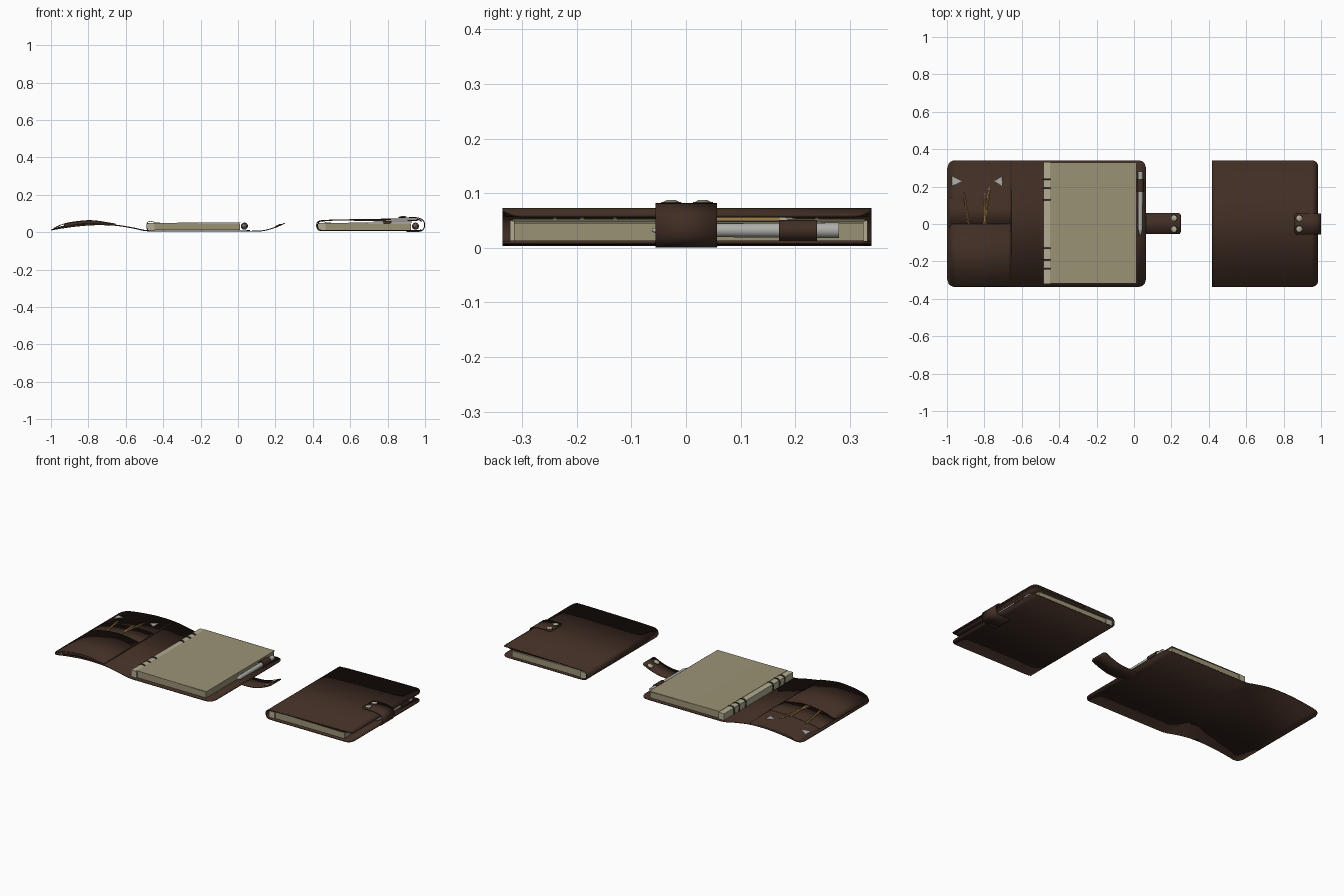
import bpy, bmesh, math
from mathutils import Vector

if "Cube" in bpy.data.objects:
    bpy.data.objects.remove(bpy.data.objects["Cube"])


def material(name, rgb):
    m = bpy.data.materials.new(name)
    m.use_nodes = True
    m.diffuse_color = (*rgb, 1)
    bsdf = m.node_tree.nodes["Principled BSDF"]
    bsdf.inputs["Base Color"].default_value = (*rgb, 1)
    bsdf.inputs["Roughness"].default_value = 0.7
    return m


LEATHER = material("brown leather", (0.052, 0.027, 0.018))
PAPER = material("aged paper", (0.33, 0.29, 0.18))
MARGIN = material("pale paper", (0.45, 0.41, 0.29))
SILVER = material("silver grey", (0.42, 0.42, 0.40))
DARK = material("dark metal", (0.06, 0.055, 0.045))
BRASS = material("pale brass", (0.45, 0.40, 0.28))
WOOD = material("pencil ochre", (0.36, 0.20, 0.06))


def finish(name, bm, mat, smooth=True):
    bmesh.ops.recalc_face_normals(bm, faces=bm.faces)
    me = bpy.data.meshes.new(name)
    bm.to_mesh(me)
    bm.free()
    ob = bpy.data.objects.new(name, me)
    bpy.context.collection.objects.link(ob)
    me.materials.append(mat)
    if smooth:
        bpy.ops.object.select_all(action="DESELECT")
        ob.select_set(True)
        bpy.context.view_layer.objects.active = ob
        bpy.ops.object.shade_smooth_by_angle(angle=math.radians(35))
    return ob


def smooth_path(pts, steps=8):
    """Catmull-Rom curve through the given points."""
    p = [Vector(q) for q in pts]
    p = [2 * p[0] - p[1]] + p + [2 * p[-1] - p[-2]]
    out = []
    for a, b, c, d in zip(p, p[1:], p[2:], p[3:]):
        for i in range(steps):
            t = i / steps
            out.append(0.5 * (2 * b + (c - a) * t + (2 * a - 5 * b + 4 * c - d) * t ** 2
                              + (3 * b - a - 3 * c + d) * t ** 3))
    return out + [p[-2]]


def sheet(name, pts, y0, y1, mat, thick=0.005, r_start=0.0, r_end=0.0):
    """Bent strip of leather along an x-z path, with rounded end corners."""
    path = smooth_path(pts)
    dist = [0.0]
    for a, b in zip(path, path[1:]):
        dist.append(dist[-1] + (b - a).length)

    def inset(d, r):
        return r - math.sqrt(r * r - (r - d) ** 2) if d < r else 0.0

    bm = bmesh.new()
    rows = []
    for q, d in zip(path, dist):
        k = max(inset(d, r_start), inset(dist[-1] - d, r_end))
        rows.append([bm.verts.new((q.x, y, q.y)) for y in (y0 + k, y1 - k)])
    for a, b in zip(rows, rows[1:]):
        bm.faces.new((a[0], b[0], b[1], a[1]))
    ob = finish(name, bm, mat)
    mod = ob.modifiers.new("thickness", "SOLIDIFY")
    mod.thickness, mod.offset = thick, 0
    return ob


def block(name, x0, x1, y0, y1, z0, z_left, z_right, mat):
    """Box whose top slopes from left to right."""
    bm = bmesh.new()
    bmesh.ops.create_cube(bm, size=1)
    for v in bm.verts:
        top = z_left if v.co.x < 0 else z_right
        v.co = (x0 if v.co.x < 0 else x1, y0 if v.co.y < 0 else y1, z0 if v.co.z < 0 else top)
    return finish(name, bm, mat, False)


def rod(name, a, b, r1, r2, mat, sides=20):
    a, b = Vector(a), Vector(b)
    bm = bmesh.new()
    bmesh.ops.create_cone(bm, cap_ends=True, segments=sides, radius1=r1, radius2=r2,
                          depth=(b - a).length)
    turn = (b - a).to_track_quat("Z", "Y")
    for v in bm.verts:
        v.co = turn @ v.co + (a + b) / 2
    return finish(name, bm, mat)


def pencil(name, back, tip):
    back, tip = Vector(back), Vector(tip)
    neck = tip.lerp(back, 0.12)
    rod(name + "_body", back, neck, 0.006, 0.006, WOOD, 6)
    rod(name + "_point", neck, tip, 0.006, 0.001, BRASS, 6)


def snap(name, pos, tilt):
    """Domed press stud on a dark washer."""
    pos = Vector(pos)
    up = Vector((-math.sin(tilt), 0, math.cos(tilt)))
    rod(name + "_washer", pos, pos + up * 0.003, 0.019, 0.018, DARK)
    rod(name + "_dome", pos + up * 0.002, pos + up * 0.006, 0.016, 0.009, BRASS)


# Page stack, ring binding and pen, shared by both notebooks
def filling(tag, dx):
    block(tag + "_pages", -0.447 + dx, 0.01 + dx, -0.315, 0.325, 0.011, 0.05, 0.045, PAPER)
    block(tag + "_top_sheet", -0.45 + dx, 0.014 + dx, -0.318, 0.328, 0.051, 0.053, 0.048, PAPER)
    block(tag + "_binding_margin", -0.484 + dx, -0.447 + dx, -0.322, 0.332, 0.010, 0.049, 0.05, MARGIN)
    for side in (-1, 1):
        for i, y in enumerate((0.13, 0.19, 0.24)):
            ring = [(-0.486, 0.012), (-0.488, 0.04), (-0.478, 0.056), (-0.455, 0.056), (-0.446, 0.05)]
            sheet(f"{tag}_ring_{side}_{i}", [(x + dx, z) for x, z in ring],
                  side * y - 0.004, side * y + 0.004, DARK, 0.003)
    x, z = 0.034 + dx, 0.032
    rod(tag + "_pen_barrel", (x, 0.28, z), (x, -0.03, z), 0.014, 0.012, SILVER)
    rod(tag + "_pen_tip", (x, -0.03, z), (x, -0.062, z), 0.012, 0.003, SILVER)
    rod(tag + "_pen_loop", (x, 0.17, z), (x, 0.24, z), 0.019, 0.019, LEATHER)


filling("open", 0.0)
filling("closed", 0.915)

# Open cover, with a raised left flap
flap = [(-0.998, 0.012), (-0.93, 0.024), (-0.85, 0.034), (-0.76, 0.04), (-0.655, 0.037)]
spread = [(-0.56, 0.022), (-0.49, 0.008), (-0.4, 0.006), (-0.2, 0.006), (0, 0.006), (0.064, 0.008)]
sheet("open_cover", flap + spread, -0.336, 0.34, LEATHER, 0.006, 0.04, 0.04)


def lifted(dz):
    return [(max(x, -0.985), z + dz) for x, z in flap]


def flap_height(x):
    for (xa, za), (xb, zb) in zip(flap, flap[1:]):
        if xa <= x <= xb:
            return za + (zb - za) * (x - xa) / (xb - xa)


# Flap lining and pockets
sheet("flap_lining", lifted(0.004), -0.33, 0.333, LEATHER, 0.004, 0.03)
sheet("card_pocket", lifted(0.007), -0.02, 0.14, LEATHER, 0.003)
bulge = [(-0.988, 0.020), (-0.93, 0.044), (-0.85, 0.058), (-0.77, 0.061), (-0.657, 0.044)]
sheet("large_pocket", bulge, -0.334, 0.0, LEATHER, 0.004, 0.03)
sheet("pocket_gusset", [(x, z - 0.009) for x, z in bulge[1:4]] + [(-0.69, 0.042)],
      -0.333, -0.318, LEATHER, 0.017)

# Corner mounts on the flap
for name, base, tip in (("left", -0.972, -0.92), ("right", -0.705, -0.747)):
    bm = bmesh.new()
    bm.faces.new([bm.verts.new((x, y, flap_height(x) + 0.009))
                  for x, y in ((base, 0.256), (tip, 0.23), (base, 0.204))])
    plate = finish(name + "_corner_mount", bm, SILVER, False)
    plate.modifiers.new("thickness", "SOLIDIFY").thickness = 0.002

# Pencils in the pocket
pencil("pencil_a", (-0.875, -0.06, 0.045), (-0.912, 0.175, 0.041))
pencil("pencil_b", (-0.812, -0.06, 0.047), (-0.768, 0.215, 0.051))
pencil("pencil_c", (-0.79, -0.06, 0.051), (-0.80, 0.165, 0.051))

# Open strap
sheet("open_strap", [(0.02, 0.006), (0.08, 0.005), (0.14, 0.009), (0.2, 0.026), (0.25, 0.048)],
      -0.054, 0.058, LEATHER, 0.005, 0, 0.012)
for y in (-0.028, 0.032):
    snap(f"open_snap_{y}", (0.215, y, 0.034), math.radians(24))

# Closed cover wrapped round its spine
sheet("closed_cover", [(0.982, 0.010), (0.93, 0.009), (0.8, 0.009), (0.6, 0.009), (0.45, 0.009),
                       (0.426, 0.020), (0.421, 0.038), (0.429, 0.055), (0.46, 0.062), (0.6, 0.066),
                       (0.8, 0.069), (0.93, 0.070), (0.965, 0.067), (0.983, 0.058)],
      -0.336, 0.34, LEATHER, 0.006, 0.035, 0.035)
sheet("closed_lining", [(0.62, 0.062), (0.75, 0.061), (0.87, 0.060), (0.96, 0.062)],
      -0.33, 0.333, LEATHER, 0.006, 0, 0.03)
pencil("closed_pencil", (0.78, -0.03, 0.053), (0.82, 0.2, 0.053))

# Closed strap with its studs
sheet("closed_strap", [(0.90, 0.004), (0.96, 0.003), (0.988, 0.012), (0.9975, 0.035), (0.99, 0.062),
                       (0.96, 0.076), (0.91, 0.0795), (0.858, 0.078)],
      -0.056, 0.057, LEATHER, 0.005, 0, 0.012)
for y in (-0.027, 0.031):
    snap(f"closed_snap_{y}", (0.883, y, 0.081), 0)
